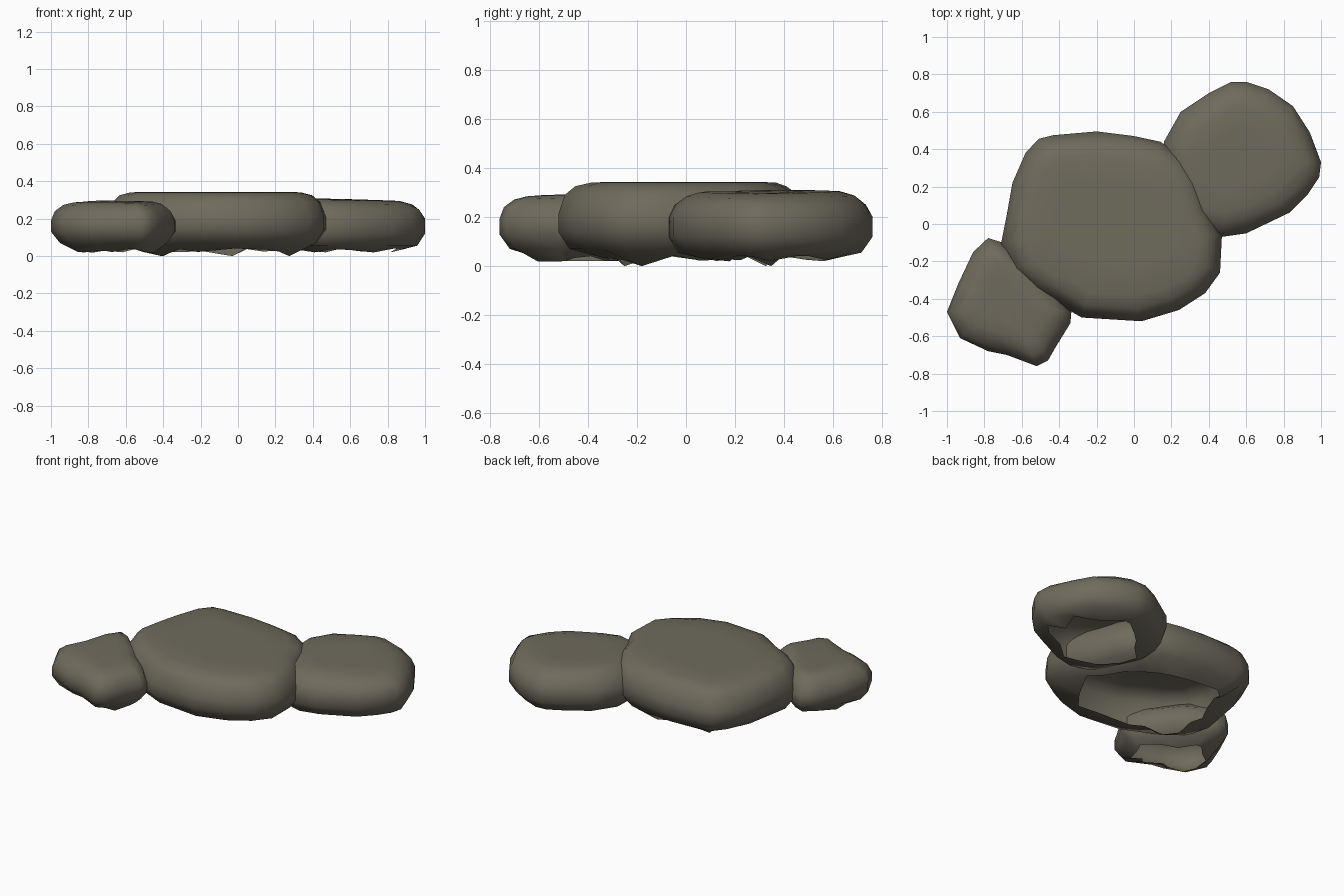
import bpy, bmesh, random
from mathutils import Vector

if "Cube" in bpy.data.objects:
    bpy.data.objects.remove(bpy.data.objects["Cube"])

random.seed(4)
stone = bpy.data.materials.new("grey brown stone")
stone.diffuse_color = (0.158, 0.146, 0.108, 1)
stone.use_nodes = True
stone.node_tree.nodes["Principled BSDF"].inputs["Base Color"].default_value = stone.diffuse_color


def rock(name, outline, rings, top, tilt=(0, 0), lowest=0.02):
    """Loft a top-view outline through (inset, z) rings; underside stays open with a ragged rim."""
    pts = [Vector(p) for p in outline]
    c = Vector(((min(p.x for p in pts) + max(p.x for p in pts)) / 2,
                (min(p.y for p in pts) + max(p.y for p in pts)) / 2))
    bm = bmesh.new()
    loops = []
    for k, (inset, z) in enumerate(rings):
        loop = []
        for i, p in enumerate(pts):
            d = p - c
            ins, h = inset, z
            if k == 0:                                   # ragged bottom rim
                ins += random.uniform(-0.04, 0.06)
                h += random.uniform(-0.012, 0.012)
                if i % 6 == 2:
                    h = lowest
            elif inset > 0.01:                           # slightly uneven stone
                ins += random.uniform(-0.008, 0.008)
            q = c + d * (1 - ins / d.length)
            if k > len(rings) // 2:
                h += tilt[0] * (q.x - c.x) + tilt[1] * (q.y - c.y)
            loop.append(bm.verts.new((q.x, q.y, h)))
        loops.append(loop)
    n = len(pts)
    for a, b in zip(loops, loops[1:]):
        for i in range(n):
            j = (i + 1) % n
            bm.faces.new((a[i], a[j], b[j], b[i]))
    mid = bm.verts.new((c.x, c.y, top))
    for i in range(n):
        bm.faces.new((loops[-1][i], loops[-1][(i + 1) % n], mid))
    bmesh.ops.recalc_face_normals(bm, faces=bm.faces)
    if mid.link_faces[0].normal.z < 0:
        bmesh.ops.reverse_faces(bm, faces=bm.faces)
    for f in bm.faces:
        f.smooth = True
    me = bpy.data.meshes.new(name)
    bm.to_mesh(me)
    bm.free()
    me.materials.append(stone)
    ob = bpy.data.objects.new(name, me)
    bpy.context.collection.objects.link(ob)
    return ob


# Large flat middle stone
rock("middle_stone",
     [(-0.43, 0.475), (-0.2, 0.495), (0, 0.47), (0.14, 0.44), (0.27, 0.36), (0.36, 0.24),
      (0.41, 0.08), (0.47, -0.06), (0.46, -0.26), (0.38, -0.37), (0.24, -0.46), (0.04, -0.52),
      (-0.28, -0.5), (-0.42, -0.42), (-0.54, -0.36), (-0.66, -0.25), (-0.71, -0.1),
      (-0.68, 0.05), (-0.65, 0.22), (-0.58, 0.38), (-0.51, 0.455)],
     [(0.16, 0.032), (0.05, 0.07), (0.0, 0.14), (0.0, 0.21), (0.035, 0.29),
      (0.08, 0.325), (0.14, 0.341), (0.28, 0.343)], 0.343, lowest=0.0)

# Round stone at the back right
rock("right_stone",
     [(0.16, 0.44), (0.25, 0.6), (0.4, 0.7), (0.52, 0.76), (0.6, 0.76), (0.72, 0.72),
      (0.85, 0.63), (0.94, 0.49), (1.0, 0.33), (0.99, 0.25), (0.93, 0.16), (0.83, 0.06),
      (0.6, -0.05), (0.46, -0.07), (0.3, -0.02), (0.2, 0.15), (0.15, 0.3)],
     [(0.13, 0.03), (0.045, 0.055), (0.0, 0.12), (0.0, 0.2), (0.03, 0.25),
      (0.075, 0.285), (0.14, 0.302), (0.25, 0.302)], 0.3, tilt=(-0.025, 0.01))

# Small stone at the front left
rock("left_stone",
     [(-1.0, -0.47), (-0.94, -0.32), (-0.86, -0.15), (-0.78, -0.075), (-0.7, -0.1),
      (-0.55, -0.2), (-0.42, -0.36), (-0.335, -0.47), (-0.34, -0.53), (-0.42, -0.66),
      (-0.46, -0.73), (-0.52, -0.76), (-0.68, -0.7), (-0.78, -0.68), (-0.93, -0.61)],
     [(0.12, 0.03), (0.045, 0.07), (0.0, 0.13), (0.0, 0.19), (0.025, 0.24),
      (0.07, 0.278), (0.12, 0.29), (0.18, 0.293)], 0.29, tilt=(0.01, 0.03))
